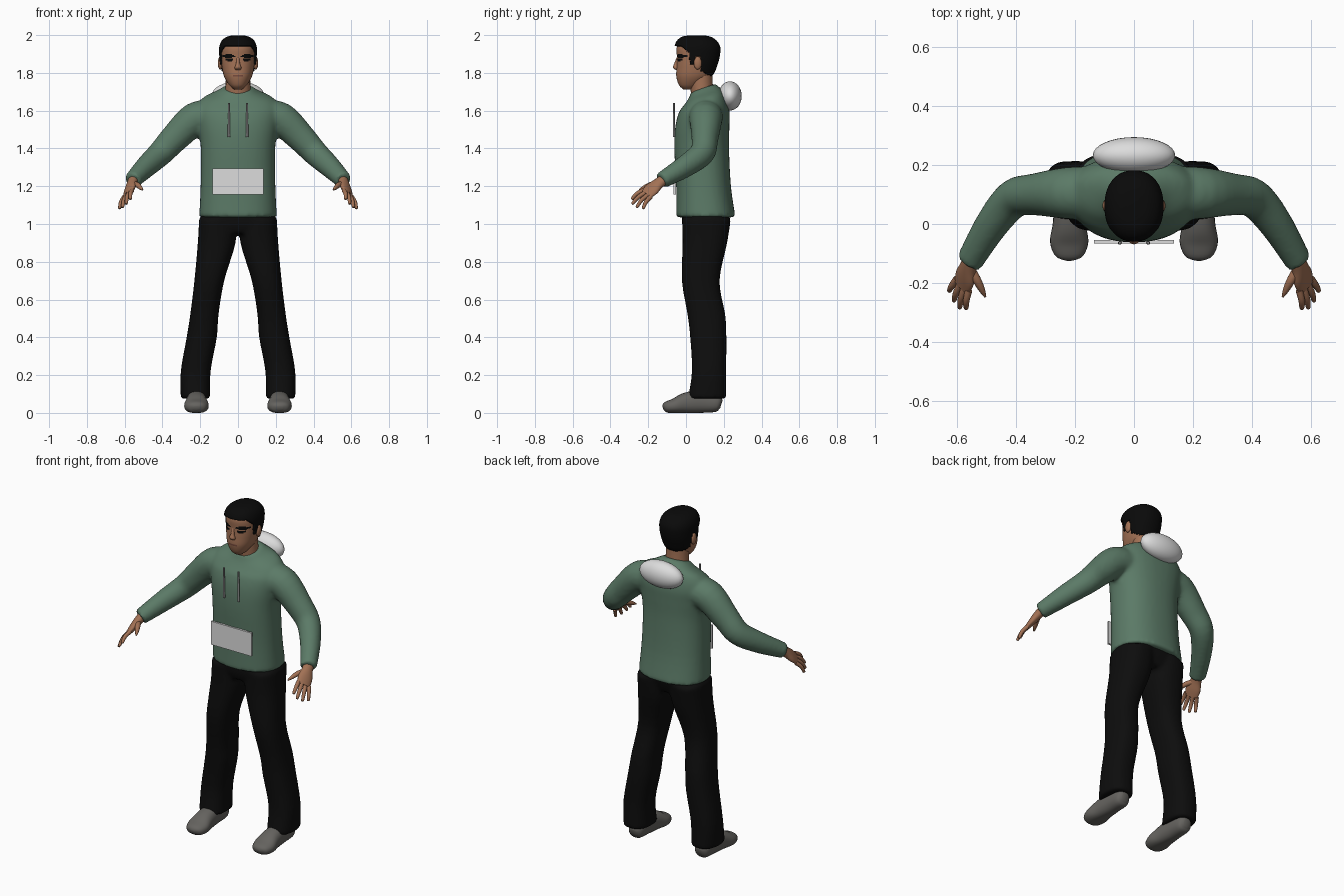
import bpy, bmesh, math
from mathutils import Vector

if "Cube" in bpy.data.objects:
    bpy.data.objects.remove(bpy.data.objects["Cube"])


def material(name, rgb):
    m = bpy.data.materials.new(name)
    m.use_nodes = True
    m.diffuse_color = (*rgb, 1)
    bsdf = m.node_tree.nodes["Principled BSDF"]
    bsdf.inputs["Base Color"].default_value = (*rgb, 1)
    bsdf.inputs["Roughness"].default_value = 0.8
    return m


GREEN = material("green cloth", (0.105, 0.195, 0.135))
BLACK = material("black cloth", (0.004, 0.004, 0.004))
SKIN = material("skin", (0.36, 0.165, 0.09))
HAIR = material("black hair", (0.003, 0.003, 0.003))
LIPS = material("lips", (0.2, 0.075, 0.05))
SHOE = material("grey leather", (0.13, 0.125, 0.115))
PALE = material("pale cloth", (0.72, 0.72, 0.72))
CORD = material("grey cord", (0.25, 0.25, 0.25))


def smooth_path(rings, steps):
    """Catmull-Rom interpolation through (x, y, z, half width, half depth)."""
    out = []
    n = len(rings)
    for i in range(n - 1):
        p = [rings[max(0, min(n - 1, i + k))] for k in (-1, 0, 1, 2)]
        for s in range(steps):
            t = s / steps
            out.append([0.5 * (2 * b + (c - a) * t + (2 * a - 5 * b + 4 * c - d) * t * t
                               + (3 * b - a - 3 * c + d) * t ** 3) for a, b, c, d in zip(*p)])
    return out + [list(rings[-1])]


def tube(bm, rings, flip=1, level=False, side=None, segs=24, steps=4, power=2.0):
    """Loft rounded sections; level keeps them horizontal, otherwise they follow the path."""
    path = smooth_path(rings, steps)
    loops = []
    for i, (x, y, z, a, b) in enumerate(path):
        u, v = Vector((1, 0, 0)), Vector((0, 1, 0))
        if not level:
            t = Vector(path[min(i + 1, len(path) - 1)][:3]) - Vector(path[max(i - 1, 0)][:3])
            t.normalize()
            ref = Vector(side) if side else t.cross(Vector((0, 0, 1)))
            u = (ref - t * ref.dot(t)).normalized()
            v = u.cross(t)
        loop = []
        for k in range(segs):
            c, s = math.cos(math.tau * k / segs), math.sin(math.tau * k / segs)
            p = Vector((x, y, z)) + u * a * math.copysign(abs(c) ** (2 / power), c) \
                + v * b * math.copysign(abs(s) ** (2 / power), s)
            loop.append(bm.verts.new((p.x * flip, p.y, p.z)))
        loops.append(loop)
    for l0, l1 in zip(loops, loops[1:]):
        for k in range(segs):
            j = (k + 1) % segs
            bm.faces.new((l0[k], l0[j], l1[j], l1[k]))
    bm.faces.new(loops[0])
    bm.faces.new(loops[-1])


def finish(name, bm, *mats):
    bmesh.ops.recalc_face_normals(bm, faces=bm.faces)
    mesh = bpy.data.meshes.new(name)
    bm.to_mesh(mesh)
    bm.free()
    for m in mats:
        mesh.materials.append(m)
    ob = bpy.data.objects.new(name, mesh)
    bpy.context.collection.objects.link(ob)
    bpy.ops.object.select_all(action="DESELECT")
    ob.select_set(True)
    bpy.context.view_layer.objects.active = ob
    bpy.ops.object.shade_smooth_by_angle(angle=math.radians(50))
    return ob


def blend(ob, voxel, rounds):
    """Fuse overlapping tubes into one soft cloth surface."""
    r = ob.modifiers.new("fuse", "REMESH")
    r.mode, r.voxel_size, r.use_smooth_shade = "VOXEL", voxel, True
    s = ob.modifiers.new("soften", "SMOOTH")
    s.factor, s.iterations = 0.5, rounds


def ball(name, centre, radii, mat):
    bm = bmesh.new()
    bmesh.ops.create_uvsphere(bm, u_segments=32, v_segments=16, radius=1)
    for v in bm.verts:
        v.co = Vector(centre) + Vector([c * r for c, r in zip(v.co, radii)])
    return finish(name, bm, mat)


# Sweatshirt: body and both sleeves
bm = bmesh.new()
body = [(1.035, .105, .206, .157), (1.2, .093, .198, .145), (1.4, .083, .197, .145),
        (1.52, .087, .212, .143), (1.6, .098, .222, .132), (1.66, .103, .19, .105),
        (1.695, .097, .115, .08), (1.72, .09, .078, .064)]
tube(bm, [(0, y, z, a, b) for z, y, a, b in body], level=True, segs=40, power=2.3)
for v in bm.verts:  # collar dips toward the throat
    if v.co.z > 1.6:
        v.co.z += (v.co.y - .09) * .35 * min(1, (v.co.z - 1.6) / .1)
sleeve = [(.14, .105, 1.57, .09, .085), (.23, .105, 1.555, .088, .088), (.34, .1, 1.45, .071, .076),
          (.41, .085, 1.375, .066, .068), (.485, -.005, 1.305, .057, .059), (.56, -.13, 1.23, .046, .044)]
for flip in (1, -1):
    tube(bm, sleeve, flip)
blend(finish("sweatshirt", bm, GREEN), .012, 5)

# Trousers: hips and two legs
bm = bmesh.new()
tube(bm, [(0, .108, 1.06, .19, .13), (0, .1, 1.0, .2, .12), (0, .098, .95, .16, .1)],
     level=True, segs=40, power=2.3)
leg = [(.108, .108, 1.03, .098, .13), (.113, .1, .9, .1, .118), (.152, .078, .7, .079, .1),
       (.178, .108, .52, .075, .1), (.192, .118, .4, .08, .096), (.224, .122, .22, .079, .091),
       (.225, .112, .075, .078, .102)]
for flip in (1, -1):
    tube(bm, leg, flip, level=True, segs=32, power=2.4)
blend(finish("trousers", bm, BLACK), .012, 4)

# Shoes with flat soles
shoe = [(.22, .187, .045, .02, .02), (.22, .165, .05, .043, .045), (.22, .08, .06, .05, .06),
        (.22, .0, .052, .056, .055), (.22, -.06, .037, .065, .04), (.22, -.107, .03, .048, .028),
        (.22, -.122, .026, .015, .01)]
for flip, label in ((1, "left"), (-1, "right")):
    bm = bmesh.new()
    tube(bm, shoe, flip, power=2.3)
    for v in bm.verts:
        v.co.z = max(v.co.z, 0)
    finish(label + "_shoe", bm, SHOE)

# Hands: palm, four fingers and thumb
across = Vector((.61, .61, -.5))
knuckle = Vector((.581, -.205, 1.162))
tips = [(.57, -.288, 1.13), (.592, -.286, 1.105), (.612, -.262, 1.087), (.628, -.228, 1.08)]
for flip, label in ((1, "left"), (-1, "right")):
    bm = bmesh.new()
    tube(bm, [(.55, -.11, 1.24, .03, .028), (.562, -.145, 1.215, .032, .024),
              (.573, -.18, 1.185, .043, .02), (.584, -.212, 1.157, .038, .013)],
         flip, side=across)
    for i, tip in enumerate(tips):
        root = knuckle + across * (i - 1.5) * .022
        tip = Vector(tip)
        mid = root.lerp(tip, .5) + Vector((.004, -.004, .006))
        end = tip.lerp(mid, .12)
        tube(bm, [(*root, .012, .012), (*mid, .011, .011), (*end, .008, .008), (*tip, .003, .003)],
             flip, segs=12)
    tube(bm, [(.56, -.15, 1.212, .018, .016), (.535, -.188, 1.208, .015, .014),
              (.517, -.222, 1.193, .011, .011), (.505, -.247, 1.18, .004, .004)], flip, segs=12)
    finish(label + "_hand", bm, SKIN)

# Neck
bm = bmesh.new()
tube(bm, [(0, .095, 1.64, .072, .062), (0, .083, 1.72, .066, .06), (0, .078, 1.81, .064, .062)], level=True)
finish("neck", bm, SKIN)

# Head, with eyes, brows and mouth picked out by position
skull = [(1.712, .012, .02, .025), (1.735, .018, .046, .055), (1.78, .04, .073, .091),
         (1.83, .052, .085, .102), (1.88, .06, .09, .108), (1.93, .06, .09, .11),
         (1.965, .057, .075, .092), (1.985, .055, .045, .06), (1.991, .055, .01, .015)]
bm = bmesh.new()
tube(bm, [(0, y, z, a, b) for z, y, a, b in skull], level=True, segs=96, steps=10, power=2.2)


def inside(p, x, z, rx, rz):
    return ((abs(p.x) - x) / rx) ** 2 + ((p.z - z) / rz) ** 2 < 1


for f in bm.faces:
    p = f.calc_center_median()
    if p.y < .03:
        if inside(p, .05, .008 + 1.882, .034, .009) or inside(p, .045, 1.869, .022, .008):
            f.material_index = 1
        elif inside(p, 0, 1.785, .028, .007):
            f.material_index = 2
finish("head", bm, SKIN, HAIR, LIPS)

# Nose and ears
bm = bmesh.new()
tube(bm, [(0, -.04, 1.885, .008, .008), (0, -.051, 1.85, .01, .011), (0, -.054, 1.828, .018, .015),
          (0, -.046, 1.814, .012, .006)], level=True, segs=16)
finish("nose", bm, SKIN)
for flip, label in ((1, "left"), (-1, "right")):
    ball(label + "_ear", (flip * .094, .062, 1.852), (.013, .021, .034), SKIN)


# Hair: a cap over the skull trimmed along the hairline
def hairline(y):
    if y < .02:
        return 1.945 - max(0, y + .03) * .9
    if y < .048:
        return 1.842
    return 1.888 if y < .08 else 1.81 - (y - .08) * .5


bm = bmesh.new()
tube(bm, [(0, y, z + .008, a + .009, b + .011) for z, y, a, b in skull],
     level=True, segs=96, steps=8, power=2.2)
bmesh.ops.delete(bm, geom=[f for f in bm.faces if f.calc_center_median().z
                           < hairline(f.calc_center_median().y)], context="FACES")
shell = finish("hair", bm, HAIR).modifiers.new("thickness", "SOLIDIFY")
shell.thickness, shell.offset = .012, -1

# Rolled hood behind the neck
ball("hood", (0, .233, 1.678), (.14, .062, .077), PALE)

# Front pocket
bm = bmesh.new()
bmesh.ops.create_cube(bm, size=1)
for v in bm.verts:
    v.co = Vector((v.co.x * .27, -.06 + v.co.y * .012, 1.225 + v.co.z * .14))
finish("pocket", bm, PALE)

# Drawstrings
for flip, label in ((1, "left"), (-1, "right")):
    bm = bmesh.new()
    tube(bm, [(.048, -.064, 1.46, .007, .006), (.048, -.064, 1.64, .005, .005)],
         flip, level=True, segs=12, steps=1)
    finish(label + "_drawstring", bm, CORD)
